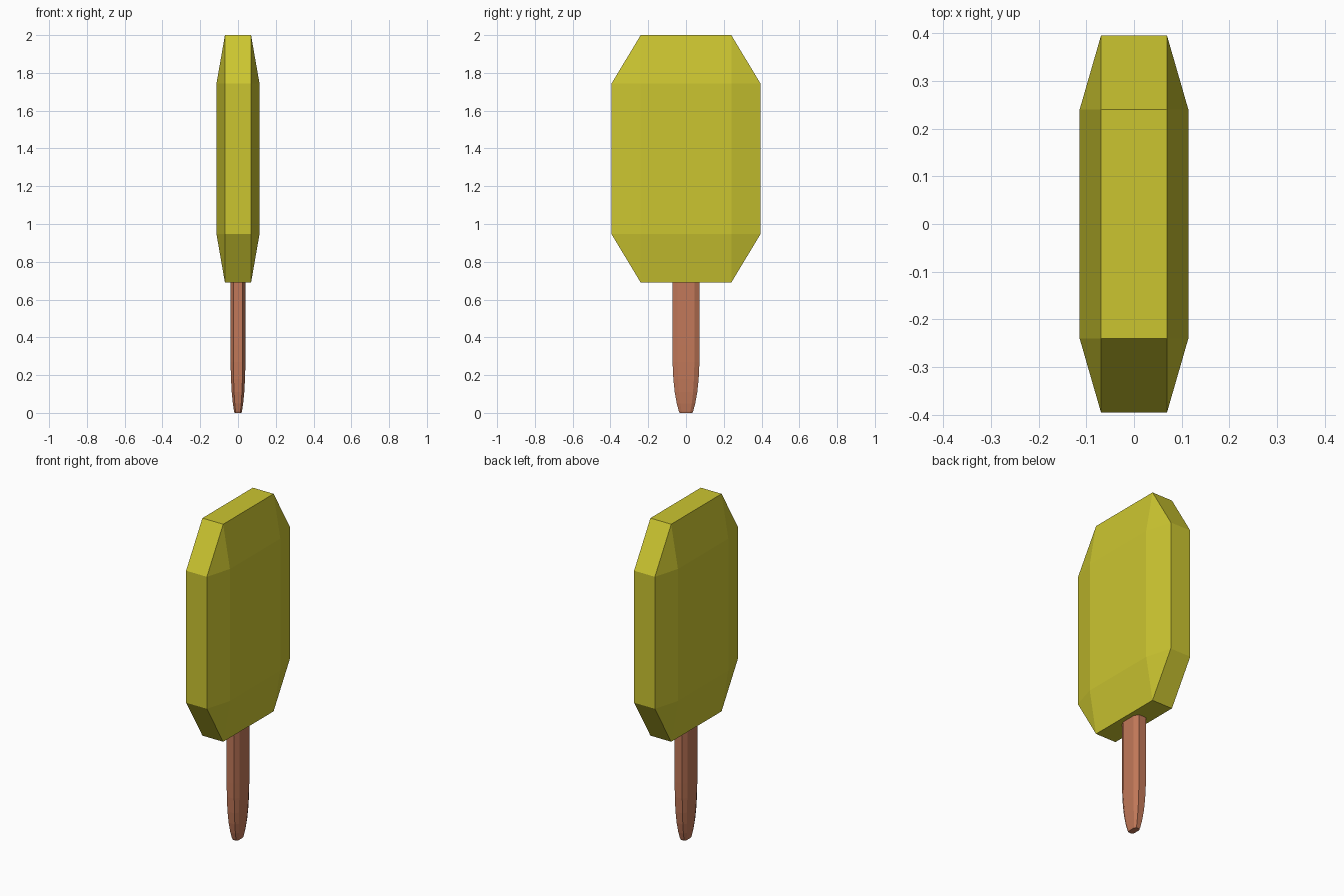
import bpy, bmesh
from mathutils import Matrix

if "Cube" in bpy.data.objects:
    bpy.data.objects.remove(bpy.data.objects["Cube"])


def material(name, color):
    m = bpy.data.materials.new(name)
    m.diffuse_color = (*color, 1)
    m.use_nodes = True
    m.node_tree.nodes["Principled BSDF"].inputs["Base Color"].default_value = m.diffuse_color
    return m


def finish(bm, name, mat):
    bmesh.ops.recalc_face_normals(bm, faces=bm.faces)
    me = bpy.data.meshes.new(name)
    bm.to_mesh(me)
    bm.free()
    me.materials.append(mat)
    ob = bpy.data.objects.new(name, me)
    bpy.context.collection.objects.link(ob)
    return ob


# Ice body: a chamfered cube, squashed into a slab
bm = bmesh.new()
bmesh.ops.create_cube(bm, size=2)
bmesh.ops.bevel(bm, geom=bm.edges[:], offset=0.393, offset_type='OFFSET',
                segments=1, affect='EDGES')
bmesh.ops.transform(bm, verts=bm.verts,
                    matrix=Matrix.Translation((0, 0, 1.345)) @ Matrix.Diagonal((0.114, 0.395, 0.655, 1)))
finish(bm, "ice_body", material("yellow_ice", (0.60, 0.56, 0.03)))

# Stick: octagonal section lofted along z, rounded in at the lower end
quarter = [(0.04, 0.045), (0.025, 0.072)]
section = (quarter + [(-x, y) for x, y in reversed(quarter)]
           + [(-x, -y) for x, y in quarter] + [(x, -y) for x, y in reversed(quarter)])
levels = [(0.0, 0.47), (0.01, 0.53), (0.05, 0.68), (0.11, 0.83),
          (0.18, 0.93), (0.27, 0.99), (0.36, 1.0), (0.75, 1.0)]
bm = bmesh.new()
rings = [[bm.verts.new((x * s, y * s, z)) for x, y in section] for z, s in levels]
for a, b in zip(rings, rings[1:]):
    for i in range(8):
        j = (i + 1) % 8
        bm.faces.new((a[i], a[j], b[j], b[i]))
bm.faces.new(rings[0][::-1])
bm.faces.new(rings[-1])
finish(bm, "stick", material("wood", (0.54, 0.19, 0.10)))
